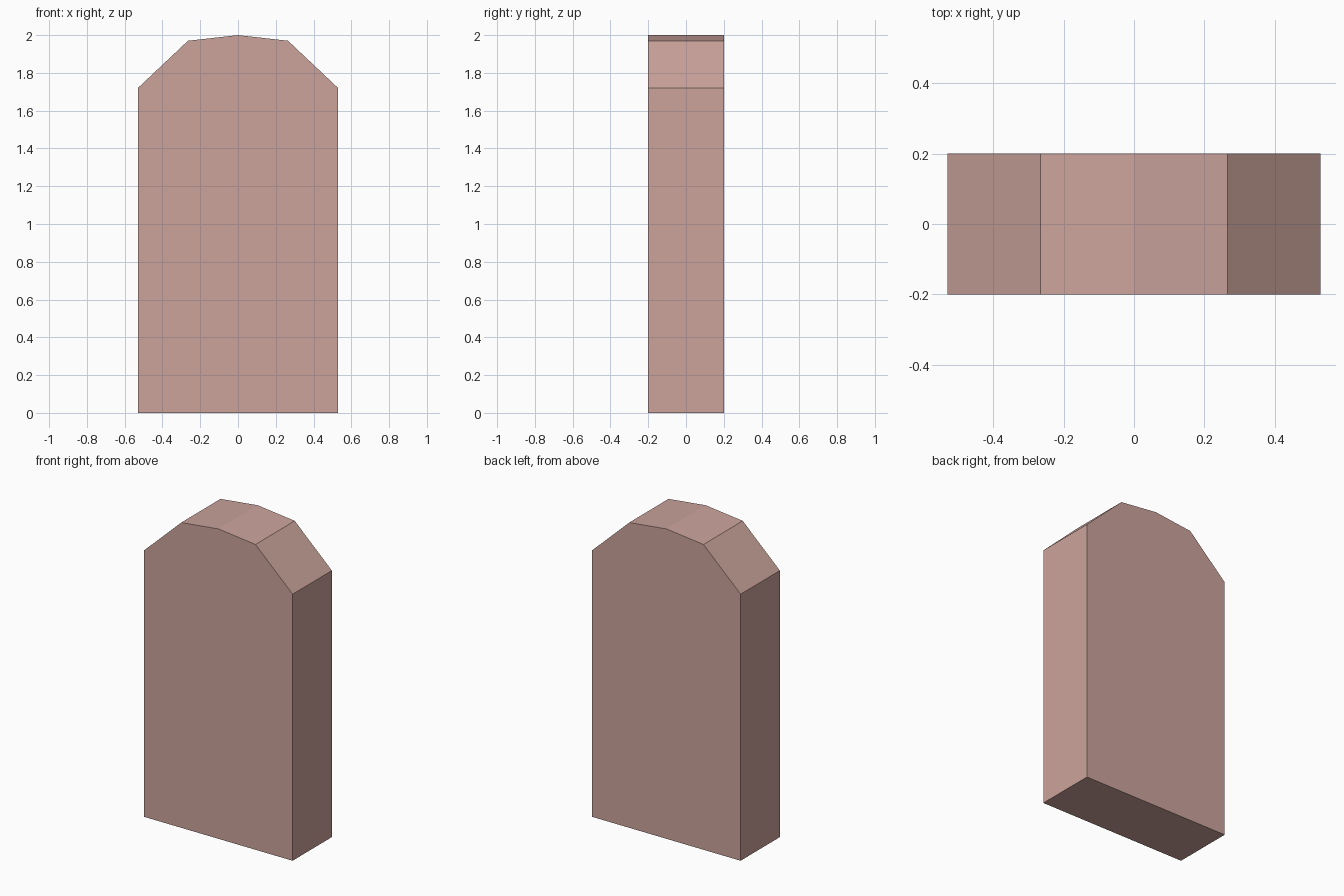
import bpy
import bmesh

if "Cube" in bpy.data.objects:
    bpy.data.objects.remove(bpy.data.objects["Cube"])

HALF_DEPTH = 0.2

# Right half of the front outline, mirrored to make the full arched slab
half = [(0.53, 0.0), (0.53, 1.72), (0.265, 1.97)]
outline = half + [(0.0, 2.0)] + [(-x, z) for x, z in reversed(half)]

# Front face, pushed straight back to the rear
bm = bmesh.new()
front = bm.faces.new([bm.verts.new((x, -HALF_DEPTH, z)) for x, z in outline])
result = bmesh.ops.extrude_face_region(bm, geom=[front], use_keep_orig=True)
back_verts = [g for g in result["geom"] if isinstance(g, bmesh.types.BMVert)]
bmesh.ops.translate(bm, verts=back_verts, vec=(0, 2 * HALF_DEPTH, 0))
bmesh.ops.recalc_face_normals(bm, faces=bm.faces)

mesh = bpy.data.meshes.new("arched_slab")
bm.to_mesh(mesh)
bm.free()
slab = bpy.data.objects.new("arched_slab", mesh)
bpy.context.collection.objects.link(slab)

# Dusty pink stone
stone = bpy.data.materials.new("pink_stone")
stone.diffuse_color = (0.6, 0.37, 0.33, 1.0)
stone.use_nodes = True
stone.node_tree.nodes["Principled BSDF"].inputs["Base Color"].default_value = stone.diffuse_color
mesh.materials.append(stone)
